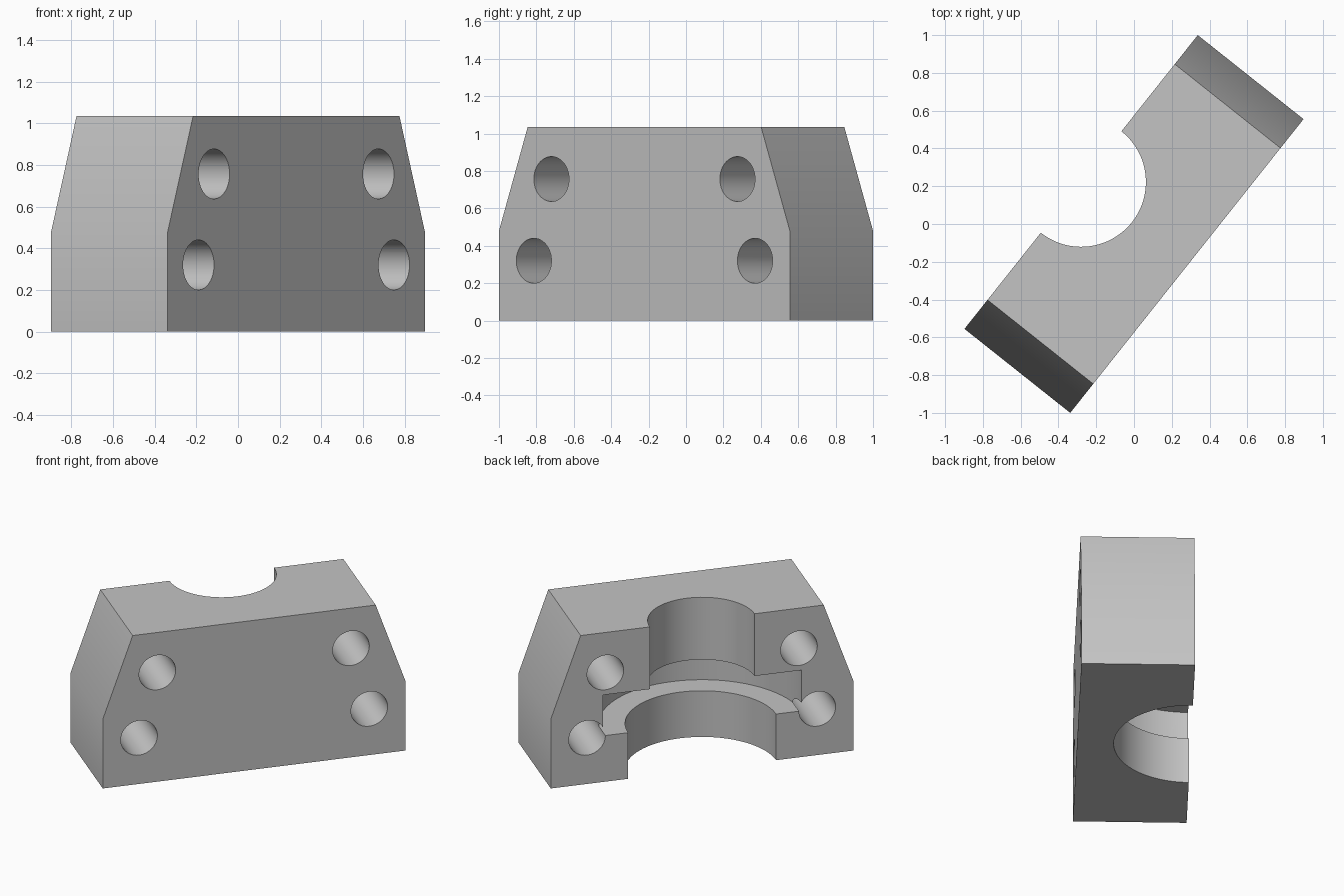
import bpy, bmesh, math
from mathutils import Matrix, Vector

if "Cube" in bpy.data.objects:
    bpy.data.objects.remove(bpy.data.objects["Cube"])

TURN = math.atan2(1.555, 1.235)      # block is turned about z
HALF_L, HALF_W = 0.993, 0.3575       # half length and half width
TOP_L, SHOULDER, HEIGHT = 0.797, 0.48, 1.035


def make_object(name, bm):
    bmesh.ops.recalc_face_normals(bm, faces=bm.faces)
    mesh = bpy.data.meshes.new(name)
    bm.to_mesh(mesh)
    bm.free()
    obj = bpy.data.objects.new(name, mesh)
    bpy.context.collection.objects.link(obj)
    return obj


# Clamp block: house-like profile extruded across its width
bm = bmesh.new()
profile = [(-HALF_L, 0), (HALF_L, 0), (HALF_L, SHOULDER), (TOP_L, HEIGHT),
           (-TOP_L, HEIGHT), (-HALF_L, SHOULDER)]
face = bm.faces.new([bm.verts.new((x, -HALF_W, z)) for x, z in profile])
side = bmesh.ops.extrude_face_region(bm, geom=[face])["geom"]
bmesh.ops.translate(bm, vec=(0, 2 * HALF_W, 0),
                    verts=[v for v in side if isinstance(v, bmesh.types.BMVert)])
block = make_object("clamp_block", bm)

# Stepped bore cutter: lower bore, wide groove, narrow upper bore
bm = bmesh.new()
steps = [(0, -0.1), (0.485, -0.1), (0.485, 0.32), (0.65, 0.32),
         (0.65, 0.603), (0.343, 0.603), (0.343, 1.2), (0, 1.2)]
verts = [bm.verts.new((r, 0, z)) for r, z in steps]
edges = [bm.edges.new(pair) for pair in zip(verts, verts[1:])]
bmesh.ops.spin(bm, geom=verts + edges, cent=(0, 0, 0), axis=(0, 0, 1),
               angle=math.tau, steps=96, use_duplicate=False)
bmesh.ops.remove_doubles(bm, verts=bm.verts, dist=1e-5)
bmesh.ops.translate(bm, vec=(0, HALF_W, 0), verts=bm.verts)
cutters = [make_object("bore_cutter", bm)]

# Four bolt holes running straight through the width
for x, z in ((0.635, 0.757), (0.755, 0.32)):
    for s in (-1, 1):
        bm = bmesh.new()
        bmesh.ops.create_cone(
            bm, cap_ends=True, segments=48, radius1=0.12, radius2=0.12, depth=1.2,
            matrix=Matrix.Translation((s * x, 0, z)) @ Matrix.Rotation(math.pi / 2, 4, 'X'))
        cutters.append(make_object("bolt_hole_cutter", bm))

# Cut the block, then discard the cutters
bpy.context.view_layer.objects.active = block
block.select_set(True)
for cutter in cutters:
    cutter.hide_render = True
    mod = block.modifiers.new("cut", 'BOOLEAN')
    mod.operation, mod.solver, mod.object = 'DIFFERENCE', 'EXACT', cutter
    bpy.ops.object.modifier_apply(modifier=mod.name)
    bpy.data.objects.remove(cutter)

# Turn into place, smooth the round walls, colour
block.data.transform(Matrix.Rotation(TURN, 4, 'Z'))
bpy.ops.object.shade_smooth_by_angle(angle=math.radians(30))
grey = bpy.data.materials.new("light_grey")
grey.diffuse_color = (0.55, 0.55, 0.55, 1)
grey.use_nodes = True
grey.node_tree.nodes["Principled BSDF"].inputs["Base Color"].default_value = grey.diffuse_color
block.data.materials.clear()
block.data.materials.append(grey)
